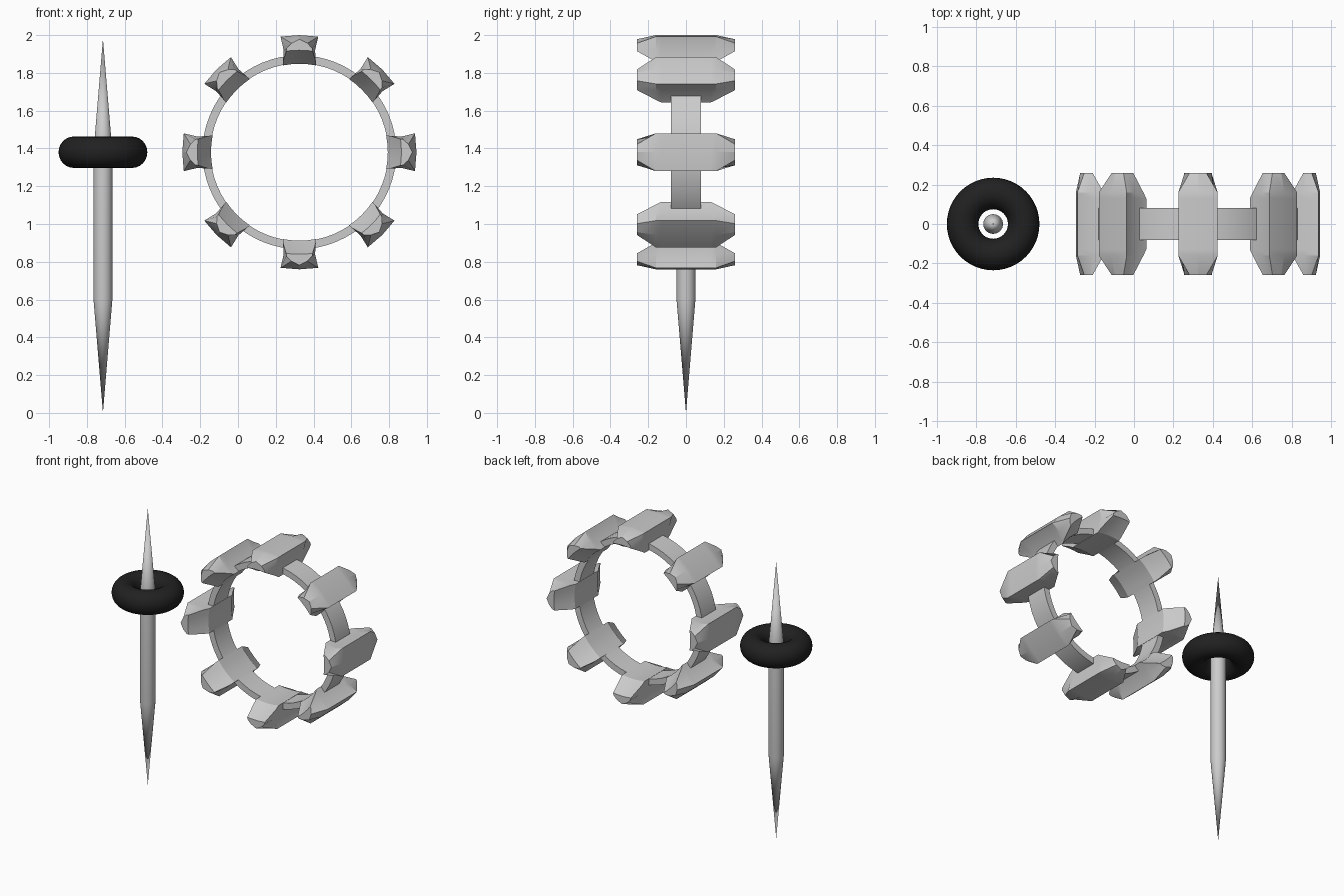
import bpy, bmesh, math
from mathutils import Matrix, Vector

cube = bpy.data.objects.get("Cube")
if cube:
    bpy.data.objects.remove(cube)


def material(name, value):
    m = bpy.data.materials.new(name)
    m.use_nodes = True
    color = (value, value, value, 1)
    m.diffuse_color = color
    m.node_tree.nodes["Principled BSDF"].inputs["Base Color"].default_value = color
    return m


grey = material("light grey", 0.6)
black = material("rubber black", 0.015)


def finish(name, bm, mat, angle):
    bmesh.ops.recalc_face_normals(bm, faces=bm.faces)
    mesh = bpy.data.meshes.new(name)
    bm.to_mesh(mesh)
    bm.free()
    mesh.materials.append(mat)
    obj = bpy.data.objects.new(name, mesh)
    bpy.context.collection.objects.link(obj)
    bpy.ops.object.select_all(action="DESELECT")
    obj.select_set(True)
    bpy.context.view_layer.objects.active = obj
    bpy.ops.object.shade_smooth_by_angle(angle=math.radians(angle))
    return obj


def lathe(name, profile, steps, mat, closed, angle, matrix):
    """Spin (radius, height) points about z, then place the result."""
    bm = bmesh.new()
    verts = [bm.verts.new((r, 0, z)) for r, z in profile]
    edges = [bm.edges.new(p) for p in zip(verts, verts[1:])]
    if closed:
        edges.append(bm.edges.new((verts[-1], verts[0])))
    bmesh.ops.spin(bm, geom=verts + edges, axis=(0, 0, 1), cent=(0, 0, 0),
                   angle=math.tau, steps=steps)
    bmesh.ops.remove_doubles(bm, verts=bm.verts, dist=0.0001)
    bm.transform(matrix)
    return finish(name, bm, mat, angle)


# Double-pointed spindle
axle = Matrix.Translation((-0.715, 0, 0))
lathe("spindle", [(0, 0), (0.05, 0.6), (0.05, 1.38), (0, 1.98)], 32, grey,
      False, 30, axle)

# Rubber doughnut around the spindle
tube = [(0.155 + 0.08 * math.cos(a), 1.38 + 0.083 * math.sin(a))
        for a in (math.tau * i / 24 for i in range(24))]
lathe("doughnut", tube, 48, black, True, 60, axle)

# Thin band, turned to face the front
centre = Matrix.Translation((0.325, 0, 1.38))
lathe("band", [(0.47, -0.08), (0.513, -0.08), (0.513, 0.08), (0.47, 0.08)], 64,
      grey, True, 30, centre @ Matrix.Rotation(math.pi / 2, 4, "X"))


def section(y, top, shoulder, lower, foot):
    """Closed outline across a pad; the foot follows the band's curve."""
    half_foot, foot_r = foot
    arc = [(half_foot * k, math.sqrt(foot_r ** 2 - (half_foot * k) ** 2))
           for k in (1, 0.5, 0, -0.5, -1)]
    outline = [(0, top), shoulder, lower, *arc,
               (-lower[0], lower[1]), (-shoulder[0], shoulder[1])]
    return [Vector((x, y, z)) for x, z in outline]


# Faceted pads around the band
def pad(index):
    half = [(0.26, 0.598, (0.042, 0.577), (0.068, 0.55), (0.07, 0.54)),
            (0.16, 0.62, (0.1, 0.612), (0.083, 0.54), (0.087, 0.487)),
            (0.13, 0.62, (0.1, 0.612), (0.083, 0.54), (0.088, 0.468))]
    rows = half + [(-s[0], *s[1:]) for s in reversed(half)]
    bm = bmesh.new()
    loops = [[bm.verts.new(p) for p in section(*row)] for row in rows]
    for a, b in zip(loops, loops[1:]):
        n = len(a)
        for i in range(n):
            j = (i + 1) % n
            bm.faces.new((a[i], a[j], b[j], b[i]))
    bm.faces.new(loops[0])
    bm.faces.new(loops[-1])
    bm.transform(centre @ Matrix.Rotation(index * math.pi / 4, 4, "Y"))
    finish(f"pad_{index + 1}", bm, grey, 20)


for i in range(8):
    pad(i)
